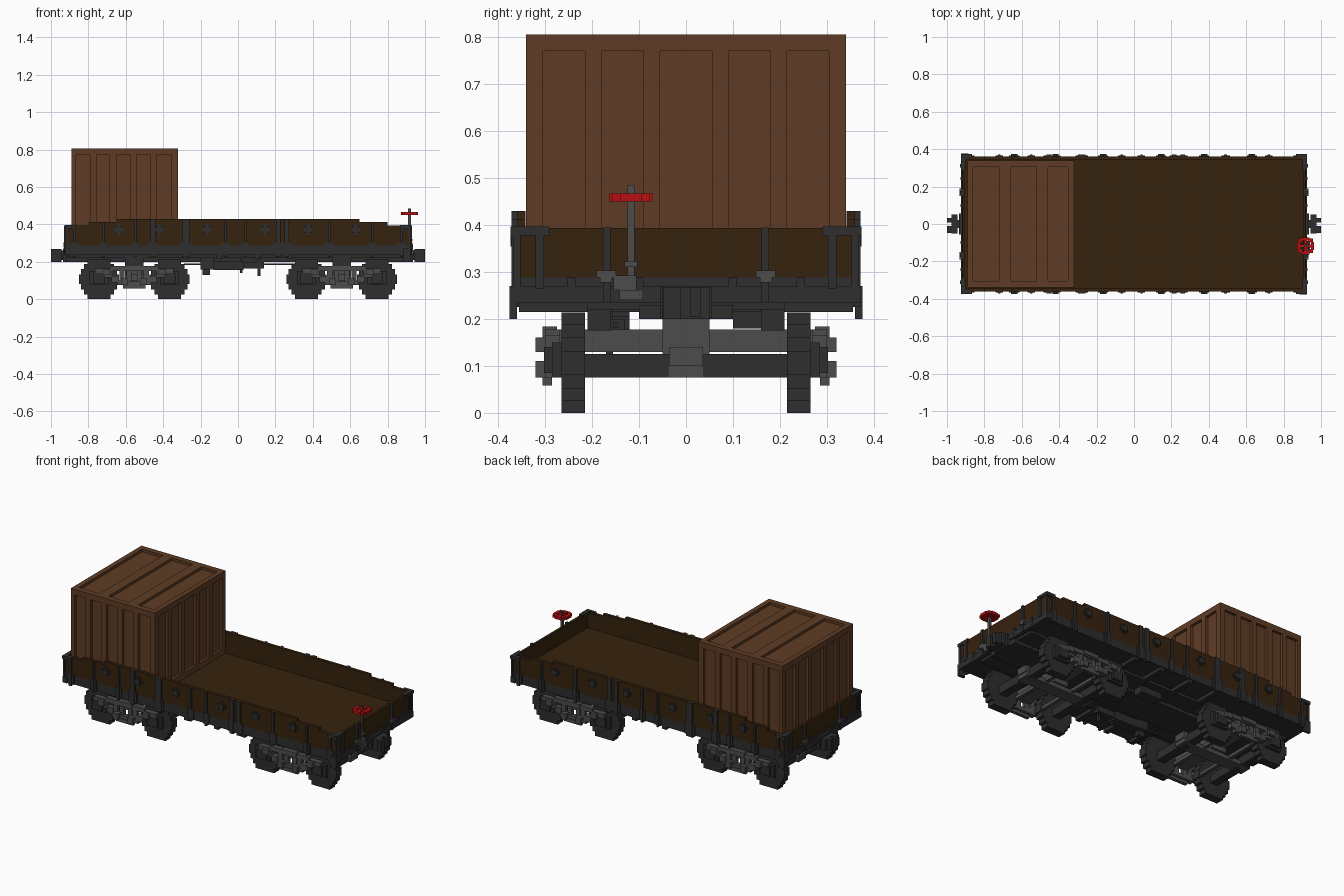
import bpy, bmesh, math
from mathutils import Vector

cube = bpy.data.objects.get("Cube")
if cube:
    bpy.data.objects.remove(cube, do_unlink=True)


def material(name, rgb):
    lin = [((c / 255 + 0.055) / 1.055) ** 2.4 for c in rgb] + [1]
    m = bpy.data.materials.new(name)
    m.use_nodes = True
    m.diffuse_color = lin
    bsdf = m.node_tree.nodes["Principled BSDF"]
    bsdf.inputs["Base Color"].default_value = lin
    bsdf.inputs["Roughness"].default_value = 0.9
    return m


IRON = material("dark iron", (46, 46, 46))
STEEL = material("grey steel", (76, 76, 76))
BOARD = material("dark brown board", (54, 34, 14))
CRATE = material("crate brown", (95, 60, 37))
RED = material("red paint", (184, 14, 18))


def finish(name, bm, mat):
    bmesh.ops.recalc_face_normals(bm, faces=bm.faces)
    me = bpy.data.meshes.new(name)
    bm.to_mesh(me)
    bm.free()
    me.materials.append(mat)
    ob = bpy.data.objects.new(name, me)
    bpy.context.collection.objects.link(ob)
    return ob


def boxes(name, mat, spans):
    """One object from boxes given as x0, x1, y0, y1, z0, z1."""
    bm = bmesh.new()
    for x0, x1, y0, y1, z0, z1 in spans:
        vs = bmesh.ops.create_cube(bm, size=1)["verts"]
        for v in vs:
            v.co = Vector((x0 if v.co.x < 0 else x1, y0 if v.co.y < 0 else y1,
                           z0 if v.co.z < 0 else z1))
    return finish(name, bm, mat)


def prism(name, mat, outline, y0, y1):
    """Extrude an x-z outline along y."""
    bm = bmesh.new()
    face = bm.faces.new([bm.verts.new((x, y0, z)) for x, z in outline])
    new = bmesh.ops.extrude_face_region(bm, geom=[face])["geom"]
    for v in new:
        if isinstance(v, bmesh.types.BMVert):
            v.co.y = y1
    return finish(name, bm, mat)


def mirror(spans, axes):
    """Copy box spans across x and/or y."""
    for a in axes:
        i = "xy".index(a) * 2
        spans = spans + [s[:i] + (-s[i + 1], -s[i]) + s[i + 2:] for s in spans]
    return spans


# Underframe: deck rim, sills and centre sill
boxes("underframe", IRON, [
    (-0.92, 0.92, -0.36, 0.36, 0.235, 0.288),
    (-0.90, 0.90, -0.21, 0.21, 0.22, 0.24),
    (-0.92, 0.92, -0.10, 0.10, 0.20, 0.23)]
    + mirror([(0.895, 0.925, -0.372, 0.372, 0.235, 0.27)], "x"))
boxes("floor", BOARD, [(-0.91, 0.91, -0.35, 0.35, 0.28, 0.30)])
boxes("cross_bearers", IRON, [(x - 0.015, x + 0.015, -0.355, 0.355, 0.215, 0.24)
                              for x in (-0.28, -0.1, 0.1, 0.28)])

# Board walls, side walls stepping down toward the ends
half = [(0.92, 0.28), (0.92, 0.395), (0.80, 0.395), (0.80, 0.412), (0.65, 0.412), (0.65, 0.43)]
outline = half + [(-x, z) for x, z in reversed(half)]
for side, s in (("left", 1), ("right", -1)):
    wall = prism(side + "_side_board" if s > 0 else "front_side_board", BOARD, outline, s * 0.342, s * 0.36)
    wall.name = "back_side_board" if s > 0 else "front_side_board"
boxes("end_boards", BOARD, mirror([(0.903, 0.918, -0.345, 0.345, 0.28, 0.393)], "x"))

# Side stakes and their feet
stakes = [(-0.55, .006), (-0.455, .014), (-0.28, .02), (-0.065, .006), (0.04, .006),
          (0.215, .012), (0.26, .012), (0.49, .008)]
stakes = [(x, w, 0.43) for x, w in stakes] + [(x, .006, 0.412) for x in (-0.72, 0.72)]
stakes += [(x, .008, 0.395) for x in (-0.875, 0.875)]
spans = []
for x, w, top in stakes:
    spans += [(x - w, x + w, 0.355, 0.371, 0.225, top),
              (x - w - .014, x + w + .014, 0.355, 0.367, 0.235, 0.30)]
boxes("side_stakes", IRON, mirror(spans, "y"))

# Cross shaped bolt plates on the side boards
spans = []
for x in (-0.64, -0.42, -0.165, 0.145, 0.375, 0.63):
    spans += [(x - .027, x + .027, 0.355, 0.366, 0.362, 0.38),
              (x - .009, x + .009, 0.355, 0.366, 0.344, 0.398),
              (x - .017, x + .017, 0.355, 0.374, 0.354, 0.388)]
boxes("bolt_plates", IRON, mirror(spans, "y"))

# Corner caps, end stakes and end brackets
boxes("corner_caps", IRON, mirror([
    (0.865, 0.926, 0.355, 0.373, 0.378, 0.397),
    (0.900, 0.926, 0.29, 0.373, 0.378, 0.397),
    (0.912, 0.924, 0.352, 0.368, 0.235, 0.38)], "xy"))
boxes("end_stakes", IRON, mirror([
    (0.91, 0.929, 0.302, 0.320, 0.265, 0.39),
    (0.91, 0.929, 0.161, 0.177, 0.235, 0.395),
    (0.91, 0.927, 0.09, 0.107, 0.25, 0.288),
    (0.91, 0.927, 0.235, 0.252, 0.25, 0.288)], "xy"))
boxes("end_brackets", STEEL, mirror([
    (0.915, 0.934, 0.149, 0.191, 0.288, 0.303),
    (0.915, 0.934, 0.157, 0.183, 0.277, 0.288)], "xy"))
boxes("corner_steps", IRON, [(0.885, 0.925, -0.376, -0.36, 0.20, 0.27),
                             (-0.925, -0.885, 0.36, 0.376, 0.20, 0.27)])

# Couplers
boxes("couplers", IRON, mirror([
    (0.91, 0.96, -0.022, 0.022, 0.21, 0.26),
    (0.915, 0.935, -0.055, 0.055, 0.20, 0.27),
    (0.945, 0.977, -0.05, 0.05, 0.20, 0.268),
    (0.97, 1.0, -0.048, -0.012, 0.20, 0.268),
    (0.97, 1.0, 0.008, 0.032, 0.205, 0.268)], "x"))

# Hand brake at the +x end
bx, by = 0.917, -0.117
boxes("brake_post", STEEL, [
    (bx - .007, bx + .007, by - .007, by + .007, 0.25, 0.485),
    (bx, 0.940, by - .025, by + .025, 0.24, 0.262),
    (bx, 0.936, by - .037, by + .012, 0.262, 0.292),
    (bx, 0.934, by - .014, by + .014, 0.31, 0.322)])
r = 0.046
boxes("brake_wheel", RED, [
    (bx - r, bx + r, by - .008, by + .008, 0.45, 0.467),
    (bx - .008, bx + .008, by - r, by + r, 0.45, 0.467)]
    + [(bx + a * .028 - .011, bx + a * .028 + .011, by + b * .028 - .011, by + b * .028 + .011, 0.45, 0.467)
       for a in (-1, 1) for b in (-1, 1)]
    + [(bx + a * .038 - .008, bx + a * .038 + .008, by - .022, by + .022, 0.45, 0.467) for a in (-1, 1)]
    + [(bx - .022, bx + .022, by + a * .038 - .008, by + a * .038 + .008, 0.45, 0.467) for a in (-1, 1)])

# Brake gear under the middle
boxes("brake_gear", IRON, [
    (-0.29, 0.38, -0.155, -0.145, 0.182, 0.192),
    (-0.20, -0.13, -0.19, -0.12, 0.16, 0.22),
    (-0.19, -0.15, -0.17, -0.14, 0.13, 0.16),
    (-0.13, 0.03, -0.18, -0.12, 0.155, 0.205),
    (0.03, 0.14, -0.17, -0.13, 0.165, 0.20),
    (0.01, 0.025, -0.17, -0.155, 0.14, 0.22),
    (0.105, 0.12, -0.17, -0.155, 0.125, 0.23),
    (-0.06, 0.08, 0.10, 0.16, 0.18, 0.235)])

# Trucks: stepped wheels, axles, side frames and bolster
quarter = [(0.107, 0.025), (0.097, 0.025), (0.097, 0.055), (0.08, 0.055), (0.08, 0.082),
           (0.062, 0.082), (0.062, 0.107)]
right = [(x, -z) for x, z in reversed(quarter)] + quarter
wheel = right + [(-x, -z) for x, z in right]
for end, cx in (("rear", -0.555), ("lead", 0.555)):
    for n, dx in enumerate((-0.188, 0.188)):
        x = cx + dx
        for s in (-1, 1):
            prism(f"{end}_wheel_{n + 1}", IRON, [(x + a, 0.107 + b) for a, b in wheel], s * 0.215, s * 0.265)
        boxes(f"{end}_axle_{n + 1}", IRON, [(x - .025, x + .025, -0.22, 0.22, 0.075, 0.125)])
        boxes(f"{end}_axle_boxes_{n + 1}", IRON, mirror([
            (x - .05, x + .05, 0.264, 0.285, 0.075, 0.15),
            (x - .032, x + .032, 0.28, 0.302, 0.085, 0.14)], "y"))
    frame = [(-.13, .13, 0.268, 0.30, 0.152, 0.178),
             (-.09, .09, 0.268, 0.30, 0.075, 0.098),
             (-.06, .06, 0.285, 0.305, 0.058, 0.08),
             (-.05, .05, 0.275, 0.305, 0.16, 0.184)]
    for s in (-1, 1):
        for x, w, y1, z0, z1 in ((.165, .045, .30, .115, .165), (.10, .02, .30, .09, .125),
                                 (.065, .014, .296, .09, .16), (.028, .014, .29, .09, .16),
                                 (.15, .02, .32, .13, .16), (.05, .018, .32, .075, .11)):
            frame.append((s * x - w, s * x + w, 0.268, y1, z0, z1))
    frame = [(cx + f[0], cx + f[1]) + f[2:] for f in frame]
    boxes(end + "_side_frames", STEEL, mirror(frame, "y"))
    boxes(end + "_bolster", STEEL, [
        (cx - .045, cx + .045, -0.28, 0.28, 0.13, 0.178),
        (cx - .05, cx + .05, -0.05, 0.05, 0.10, 0.20),
        (cx - .23, cx + .23, -0.038, 0.038, 0.075, 0.10),
        (cx - .235, cx - .19, -0.036, 0.036, 0.10, 0.14),
        (cx + .19, cx + .235, -0.036, 0.036, 0.10, 0.14),
        (cx - .10, cx - .08, -0.21, 0.21, 0.085, 0.105),
        (cx + .08, cx + .10, -0.21, 0.21, 0.085, 0.105)])
    boxes(end + "_side_bearings", IRON, mirror([
        (cx - .05, cx + .05, 0.16, 0.21, 0.175, 0.225)], "y"))

# Crate: recessed core with a frame of slats on every side
X0, X1, Y, Z0, Z1, d = -0.89, -0.322, 0.34, 0.30, 0.805, 0.016
boxes("crate_core", CRATE, [(X0 + d, X1 - d, -Y + d, Y - d, Z0, Z1 - d)])
slats = []
for a, b in ((X0, -0.865), (-0.79, -0.757), (-0.687, -0.65), (-0.575, -0.543), (-0.468, -0.436), (-0.356, X1)):
    slats += mirror([(a, b, Y - d, Y, Z0, Z1 - d)], "y")
for a, b in ((-Y + d, -0.305), (-0.215, -0.18), (-0.09, -0.055), (0.055, 0.09), (0.18, 0.215), (0.305, Y - d)):
    slats += [(X0, X0 + d, a, b, Z0, Z1 - d), (X1 - d, X1, a, b, Z0, Z1 - d)]
for z0, z1 in ((Z0, 0.335), (0.77, Z1 - d)):
    slats += mirror([(X0, X1, Y - d, Y, z0, z1)], "y")
    slats += [(X0, X0 + d, -Y, Y, z0, z1), (X1 - d, X1, -Y, Y, z0, z1)]
for a, b in ((X0, -0.86), (-0.72, -0.66), (-0.52, -0.46), (-0.352, X1)):
    slats.append((a, b, -Y, Y, Z1 - d, Z1))
slats += mirror([(X0, X1, 0.305, Y, Z1 - d, Z1)], "y")
boxes("crate_slats", CRATE, slats)
